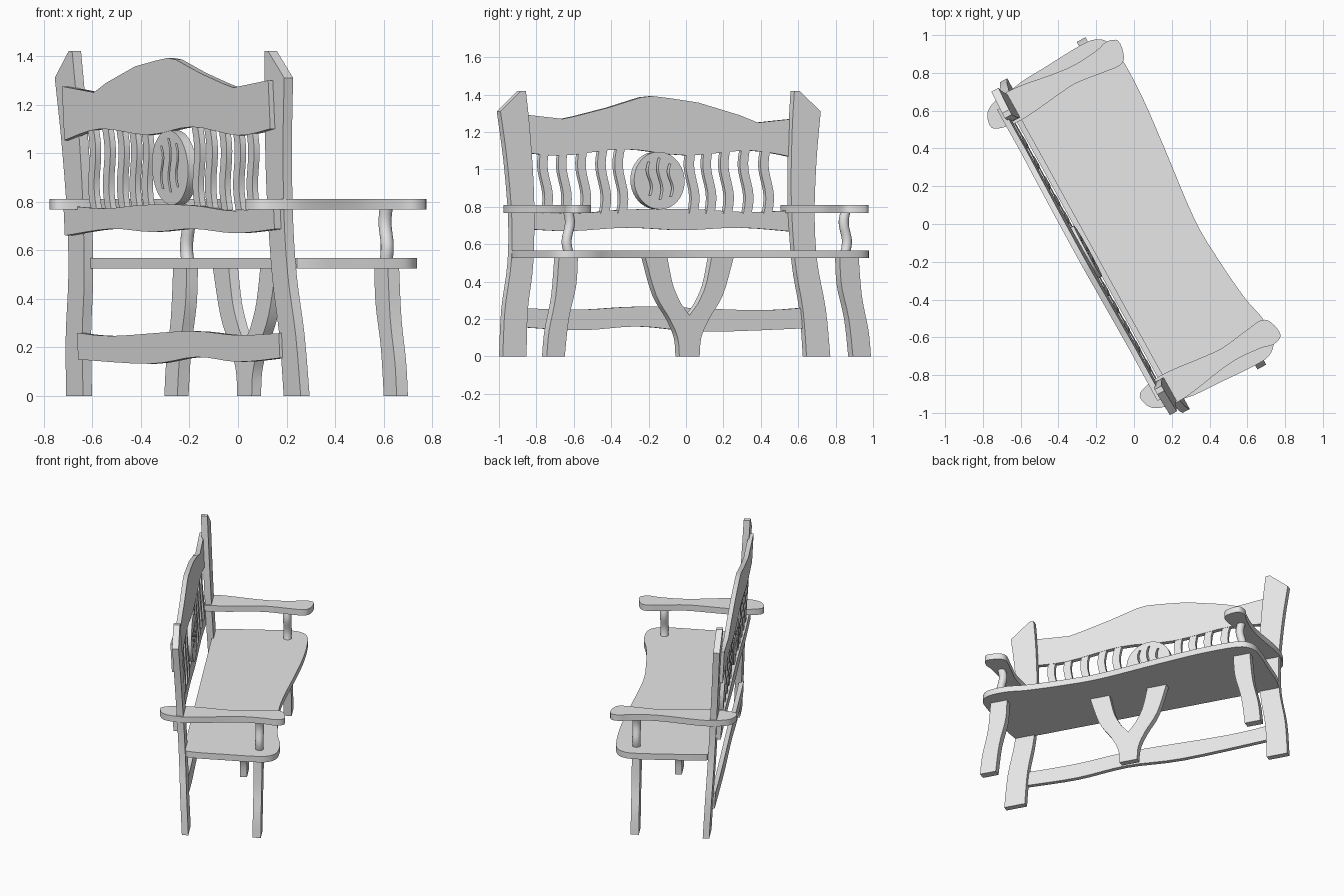
import bpy, bmesh, math
from mathutils import Matrix, Vector

if "Cube" in bpy.data.objects:
    bpy.data.objects.remove(bpy.data.objects["Cube"])

TURN = Matrix.Rotation(math.radians(-61.1), 4, 'Z')   # whole bench is turned on the ground
LEAN = 0.05                                           # backwards slope of the back parts

wood = bpy.data.materials.new("plain_grey")
wood.diffuse_color = (0.8, 0.8, 0.8, 1)
wood.use_nodes = True
wood.node_tree.nodes["Principled BSDF"].inputs["Base Color"].default_value = wood.diffuse_color


def curve(pts, n=4, closed=False):
    """Smooth line through the given points."""
    out, c = [], len(pts)
    get = (lambda i: Vector(pts[i % c])) if closed else (lambda i: Vector(pts[max(0, min(c - 1, i))]))
    for i in range(c if closed else c - 1):
        a, b, d, e = (get(i + k) for k in (-1, 0, 1, 2))
        for s in range(n):
            t = s / n
            out.append(0.5 * (2 * b + (d - a) * t + (2 * a - 5 * b + 4 * d - e) * t * t
                              + (3 * b - a - 3 * d + e) * t ** 3))
    if not closed:
        out.append(Vector(pts[-1]))
    return [tuple(p) for p in out]


def finish(name, bm, smooth=True):
    bmesh.ops.recalc_face_normals(bm, faces=bm.faces)
    bm.transform(TURN)
    me = bpy.data.meshes.new(name)
    bm.to_mesh(me)
    bm.free()
    me.materials.append(wood)
    ob = bpy.data.objects.new(name, me)
    bpy.context.collection.objects.link(ob)
    if smooth:
        bpy.ops.object.select_all(action='DESELECT')
        ob.select_set(True)
        bpy.context.view_layer.objects.active = ob
        bpy.ops.object.shade_smooth_by_angle(angle=math.radians(30))
    return ob


def prism(name, outline, lo, hi, flat=False, lean=0.0, side=1, smooth=True):
    """Board cut from an outline: upright (length, height), or flat (length, depth)."""
    bm = bmesh.new()
    rings = []
    for d in (lo, hi):
        if flat:
            rings.append([bm.verts.new((a * side, b, d)) for a, b in outline])
        else:
            rings.append([bm.verts.new((a * side, d - lean * b, b)) for a, b in outline])
    bm.faces.new(rings[0])
    bm.faces.new(rings[1][::-1])
    n = len(outline)
    for i in range(n):
        j = (i + 1) % n
        bm.faces.new((rings[0][i], rings[0][j], rings[1][j], rings[1][i]))
    return finish(name, bm, smooth)


def strip(centre, z0, z1, width, amp, n=14):
    """Outline of an S-shaped upright strip."""
    left, right = [], []
    for i in range(n + 1):
        t = i / n
        u = centre + amp * math.sin(2 * math.pi * t)
        left.append((u - width / 2, z0 + (z1 - z0) * t))
        right.append((u + width / 2, z0 + (z1 - z0) * t))
    return left + right[::-1]


# seat
seat = [(-.94, -.2), (-.88, -.25), (-.5, -.255), (0, -.255), (.5, -.255), (.88, -.25), (.94, -.2),
        (.955, 0), (.965, .2), (.955, .29), (.90, .345), (.77, .355), (.63, .325), (.38, .3),
        (.13, .293), (-.27, .335), (-.55, .362), (-.77, .367), (-.9, .35), (-.955, .29),
        (-.965, .2), (-.955, 0)]
prism("seat", curve(seat, 4, True), .525, .567, flat=True)

# parts that repeat on both ends
outer = curve([(1.0, 0), (.98, .25), (.935, .5), (.925, .75), (.945, 1.05), (.978, 1.31)])
inner = curve([(.82, 1.42), (.80, 1.2), (.785, .85), (.80, .5), (.84, .25), (.855, 0)])
leg_out = curve([(.99, 0), (.975, .14), (.935, .32), (.915, .53)])
leg_in = curve([(.80, .53), (.81, .38), (.855, .2), (.88, 0)])
arm = curve([(.80, -.405), (.86, -.41), (.91, -.37), (.935, -.27), (.93, -.16), (.9, .02), (.89, .14),
             (.9, .27), (.915, .34), (.89, .395), (.81, .385), (.772, .345), (.78, .25),
             (.80, .1), (.795, 0), (.775, -.18), (.772, -.3)], 4, True)
for side, tag in ((-1, "left"), (1, "right")):
    prism(tag + "_back_post", outer + [(.85, 1.42)] + inner, -.257, -.215, lean=LEAN, side=side)
    prism(tag + "_front_leg", leg_out + leg_in, .2, .253, side=side)
    prism(tag + "_armrest", arm, .768, .81, flat=True, side=side)
    # wavy round arm support
    bm = bmesh.new()
    rings = []
    for k in range(11):
        t = k / 10
        du = .01 * math.sin(2 * math.pi * t)
        rings.append([bm.verts.new((side * (.846 + du) + .027 * math.cos(math.tau * a / 20),
                                    .23 + .027 * math.sin(math.tau * a / 20), .56 + .21 * t))
                      for a in range(20)])
    for r, s in zip(rings, rings[1:]):
        for a in range(20):
            b = (a + 1) % 20
            bm.faces.new((r[a], r[b], s[b], s[a]))
    bm.faces.new(rings[0])
    bm.faces.new(rings[-1])
    finish(tag + "_arm_support", bm)

# forked middle leg
half = curve([(.062, 0), (.072, .1), (.12, .2), (.205, .33), (.27, .53)]) \
    + curve([(.135, .53), (.10, .38), (.05, .28)])
fork = [(u + .015, z) for u, z in half] + [(.015, .22)] + [(.015 - u, z) for u, z in half[::-1]]
prism("forked_middle_leg", fork, .022, .066)

# rails fixed behind the posts
top_rail = [(-.88, 1.275), (-.61, 1.25), (-.5, 1.29), (-.25, 1.357), (-.08, 1.38), (.03, 1.392), (.1, 1.385),
            (.3, 1.33), (.5, 1.285), (.58, 1.27), (.88, 1.3)] \
    + curve([(.88, 1.1), (.6, 1.073), (.214, 1.108), (-.166, 1.075), (-.57, 1.1), (-.88, 1.053)])
prism("top_rail", top_rail, -.279, -.248, lean=LEAN)
mid_rail = curve([(-.895, .785), (-.55, .772), (-.2, .787), (.2, .785), (.56, .762), (.895, .785)]) \
    + curve([(.895, .687), (.56, .67), (.2, .688), (-.15, .675), (-.5, .688), (-.895, .66)])
prism("middle_rail", mid_rail, -.288, -.257, lean=LEAN)
low_rail = curve([(-.86, .26), (-.55, .247), (.1, .267), (.5, .25), (.86, .258)]) \
    + curve([(.86, .156), (.5, .14), (.15, .16), (-.25, .132), (-.86, .15)])
prism("lower_rail", low_rail, -.27, -.24, lean=LEAN)

# wavy slats
for i, u in enumerate((-.66, -.535, -.415, -.308, -.205, .23, .335, .457, .575, .69)):
    prism("slat_%d" % (i + 1), strip(u, .765, 1.11, .05, -.014), -.276, -.25, lean=LEAN)

# round panel with three wavy slots
disc = [(.007 + .154 * math.cos(math.tau * k / 40), .94 + .154 * math.sin(math.tau * k / 40)) for k in range(40)]
panel = prism("round_panel", disc, -.277, -.235, lean=LEAN)
for u, z0, z1 in ((-.06, .855, 1.03), (.005, .84, 1.06), (.068, .86, 1.04)):
    cutter = prism("slot_cutter", strip(u, z0, z1, .013, -.012), -.4, -.1, lean=LEAN, smooth=False)
    cutter.hide_render = True
    mod = panel.modifiers.new("slot", 'BOOLEAN')
    mod.object, mod.operation, mod.solver = cutter, 'DIFFERENCE', 'EXACT'
    bpy.context.view_layer.objects.active = panel
    bpy.ops.object.modifier_move_to_index(modifier=mod.name, index=0)
    bpy.ops.object.modifier_apply(modifier=mod.name)
    bpy.data.objects.remove(cutter)
